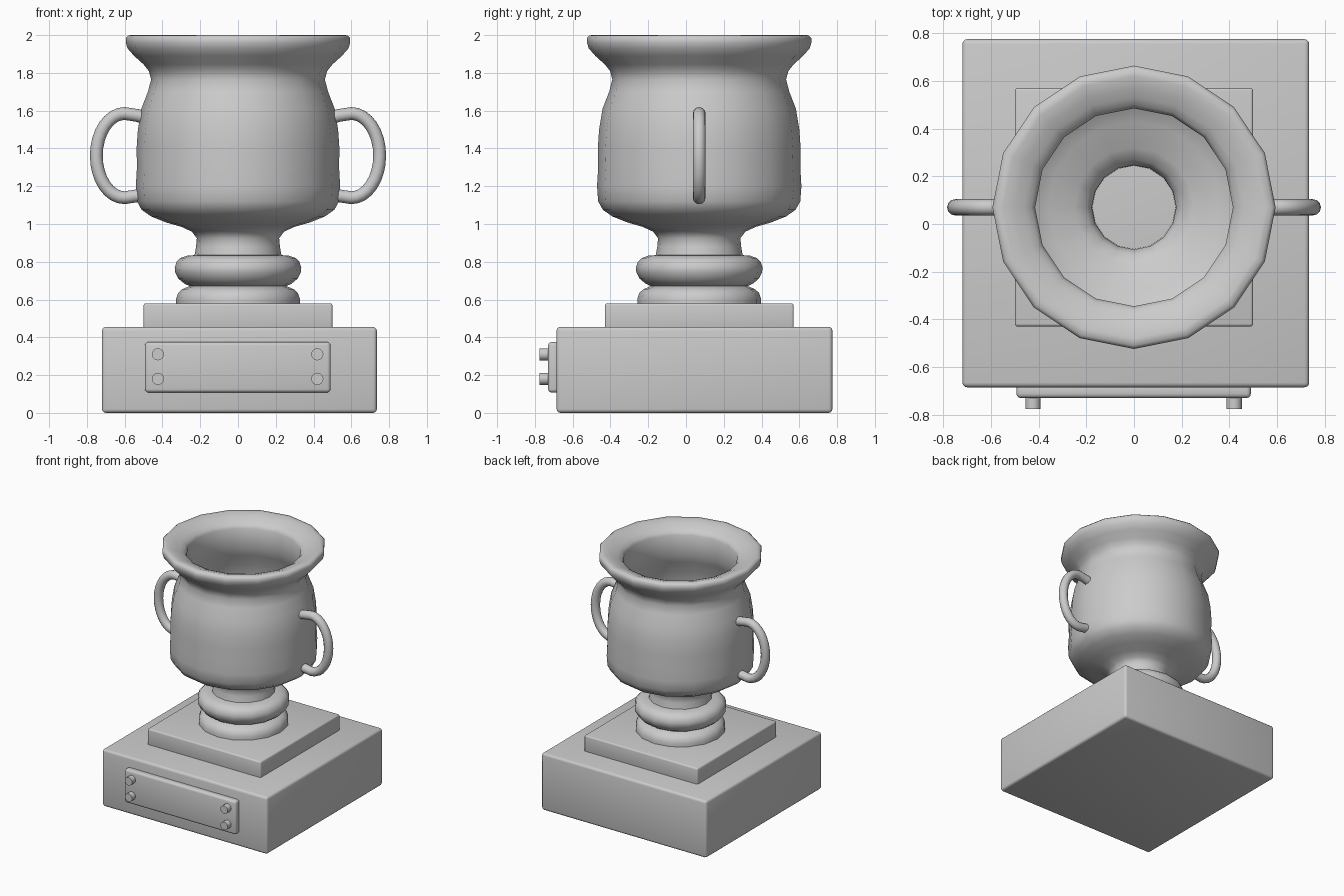
import bpy, math
from mathutils import Matrix, Vector

if "Cube" in bpy.data.objects:
    bpy.data.objects.remove(bpy.data.objects["Cube"])

AXIS_Y = 0.07   # the cup stands slightly behind the centre

grey = bpy.data.materials.new("plain grey")
grey.diffuse_color = (0.6, 0.6, 0.6, 1)
grey.use_nodes = True
grey.node_tree.nodes["Principled BSDF"].inputs["Base Color"].default_value = grey.diffuse_color


def finish(obj, name, angle=40):
    obj.name = name
    obj.data.materials.clear()
    obj.data.materials.append(grey)
    bpy.ops.object.select_all(action='DESELECT')
    obj.select_set(True)
    bpy.context.view_layer.objects.active = obj
    bpy.ops.object.shade_smooth_by_angle(angle=math.radians(angle))
    return obj


def box(name, lo, hi, bevel):
    lo, hi = Vector(lo), Vector(hi)
    bpy.ops.mesh.primitive_cube_add(size=1)
    obj = bpy.context.object
    obj.data.transform(Matrix.Translation((lo + hi) / 2) @ Matrix.Diagonal((*(hi - lo), 1)))
    mod = obj.modifiers.new("bevel", 'BEVEL')
    mod.width, mod.segments = bevel, 3
    bpy.ops.object.modifier_apply(modifier=mod.name)
    return finish(obj, name)


def lathe(name, profile, sides=16, cap=True, angle=50):
    """Spin (radius, z) points, listed from bottom to top, about the cup axis."""
    verts, faces = [], []
    for r, z in profile:
        for i in range(sides):
            a = 2 * math.pi * i / sides
            verts.append((r * math.cos(a), AXIS_Y + r * math.sin(a), z))
    for k in range(len(profile) - 1):
        for i in range(sides):
            j = (i + 1) % sides
            faces.append((k * sides + i, k * sides + j, (k + 1) * sides + j, (k + 1) * sides + i))
    if cap:
        faces.append(tuple(reversed(range(sides))))
        faces.append(tuple((len(profile) - 1) * sides + i for i in range(sides)))
    mesh = bpy.data.meshes.new(name)
    mesh.from_pydata(verts, [], faces)
    obj = bpy.data.objects.new(name, mesh)
    bpy.context.collection.objects.link(obj)
    return finish(obj, name, angle)


# Stepped base
box("base_block", (-0.72, -0.685, 0), (0.735, 0.775, 0.455), 0.02)
box("upper_plinth", (-0.5, -0.43, 0.44), (0.5, 0.57, 0.58), 0.012)

# Front plate with four bolts
box("front_plate", (-0.493, -0.73, 0.108), (0.49, -0.67, 0.375), 0.018)
for x in (-0.424, 0.42):
    for z in (0.18, 0.31):
        bpy.ops.mesh.primitive_cylinder_add(vertices=16, radius=0.032, depth=0.075,
                                            location=(x, -0.7375, z),
                                            rotation=(math.pi / 2, 0, 0))
        finish(bpy.context.object, "plate_bolt")

# Stem: flared foot and round collar
lathe("stem_foot", [(0.327, 0.575), (0.327, 0.605), (0.317, 0.635), (0.295, 0.655), (0.255, 0.672)])
lathe("stem_collar", [(0.25, 0.668), (0.285, 0.685), (0.315, 0.71), (0.333, 0.745),
                      (0.335, 0.77), (0.325, 0.8), (0.305, 0.82), (0.27, 0.832), (0.22, 0.836)])

# Cup: outer wall up, over the lip, then down the inside to the throat
outer = [(0.23, 0.835), (0.222, 0.88), (0.218, 0.925), (0.245, 0.96), (0.30, 0.985), (0.38, 1.008),
         (0.46, 1.04), (0.51, 1.075), (0.535, 1.12), (0.541, 1.2), (0.535, 1.3), (0.537, 1.4),
         (0.53, 1.5), (0.512, 1.61), (0.477, 1.7), (0.46, 1.765), (0.472, 1.81), (0.50, 1.845),
         (0.55, 1.89), (0.585, 1.93), (0.594, 1.96)]
lip = [(0.594, 1.985), (0.58, 1.999), (0.55, 2.0), (0.50, 1.985), (0.46, 1.967), (0.43, 1.95)]
inner = [(0.415, 1.925), (0.415, 1.77), (0.44, 1.7), (0.48, 1.61), (0.505, 1.5), (0.513, 1.4),
         (0.513, 1.2), (0.50, 1.13), (0.45, 1.075), (0.36, 1.035), (0.25, 0.995),
         (0.2, 0.965), (0.177, 0.92), (0.175, 0.84)]
lathe("cup", outer + lip + inner, cap=False)

# Two C-shaped handles
path = [(0.48, 1.558), (0.53, 1.574)]
for i in range(17):
    a = math.pi / 2 - math.pi * i / 16
    path.append((0.6 + 0.15 * math.cos(a), 1.362 + 0.223 * math.sin(a)))
path += [(0.53, 1.15), (0.48, 1.166)]
for side, name in ((1, "right_handle"), (-1, "left_handle")):
    curve = bpy.data.curves.new(name, 'CURVE')
    curve.dimensions = '3D'
    curve.bevel_depth, curve.bevel_resolution, curve.use_fill_caps = 0.034, 4, True
    spline = curve.splines.new('POLY')
    spline.points.add(len(path) - 1)
    for p, (x, z) in zip(spline.points, path):
        p.co = (side * x, AXIS_Y, z, 1)
    obj = bpy.data.objects.new(name, curve)
    bpy.context.collection.objects.link(obj)
    bpy.ops.object.select_all(action='DESELECT')
    obj.select_set(True)
    bpy.context.view_layer.objects.active = obj
    bpy.ops.object.convert(target='MESH')
    finish(bpy.context.object, name, 50)
